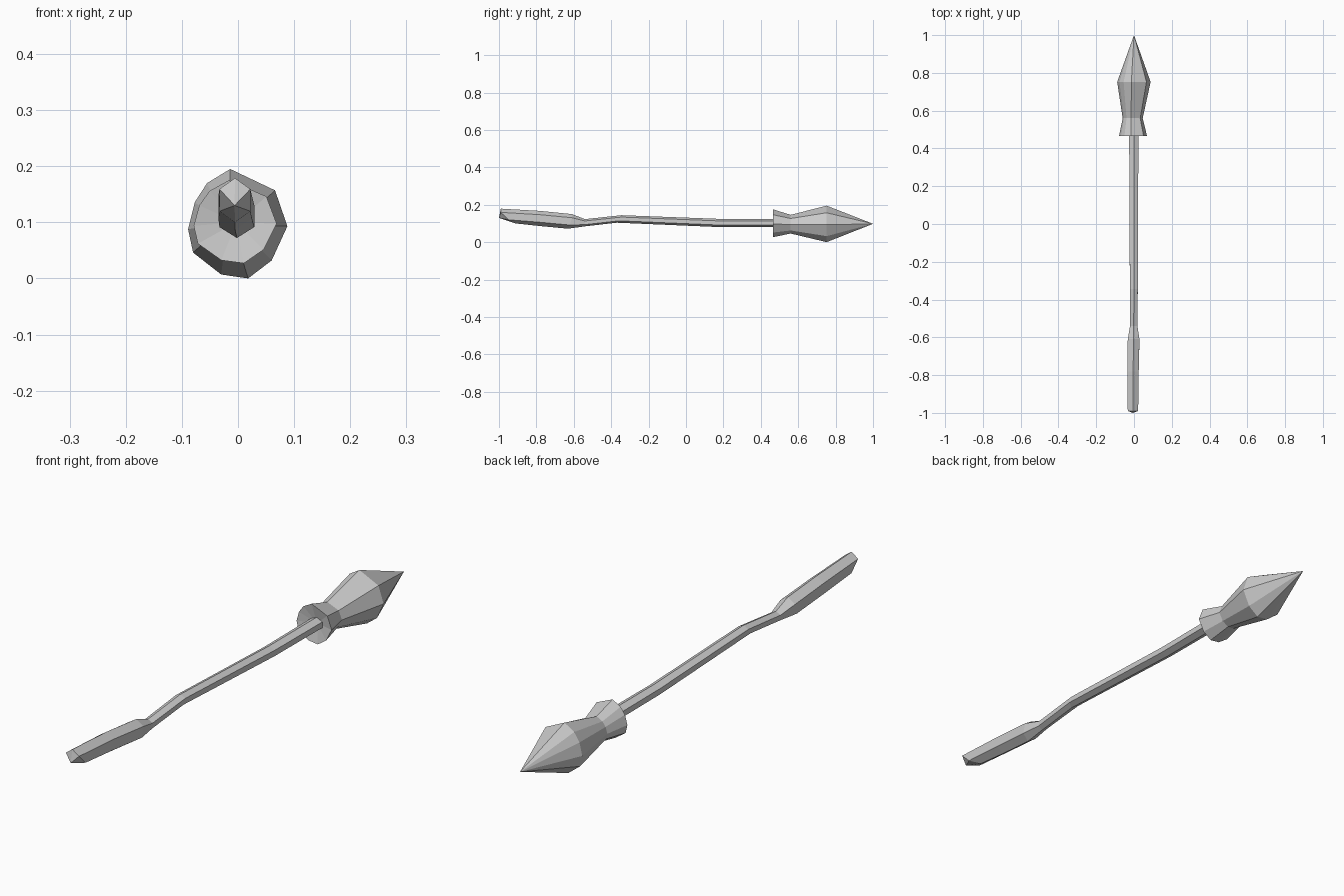
import bpy, bmesh
from math import cos, sin, pi

if "Cube" in bpy.data.objects:
    bpy.data.objects.remove(bpy.data.objects["Cube"])


def loft(name, rings, start, end):
    """Skin rings of equal vertex count and close both ends with fans."""
    bm = bmesh.new()
    loops = [[bm.verts.new(p) for p in r] for r in rings]
    n = len(loops[0])
    for a, b in zip(loops, loops[1:]):
        for i in range(n):
            j = (i + 1) % n
            bm.faces.new((a[i], a[j], b[j], b[i]))
    for loop, tip in ((loops[0], start), (loops[-1], end)):
        v = bm.verts.new(tip)
        for i in range(n):
            bm.faces.new((loop[i], loop[(i + 1) % n], v))
    bmesh.ops.recalc_face_normals(bm, faces=bm.faces)
    me = bpy.data.meshes.new(name)
    bm.to_mesh(me)
    bm.free()
    ob = bpy.data.objects.new(name, me)
    bpy.context.collection.objects.link(ob)
    return ob


# Wobbly hand-cut ten-sided outline (x, z) of the widest part of the bristles
outline = [(-.014, .195), (.066, .157), (.088, .093), (.06, .032), (.018, 0),
           (-.03, .007), (-.08, .046), (-.089, .088), (-.077, .136), (-.055, .17)]


def head_ring(y, x0, x1, z0, z1):
    return [(x0 + (x + .089) / .177 * (x1 - x0), y, z0 + z / .195 * (z1 - z0))
            for x, z in outline]


neck = head_ring(.56, -.06, .046, .046, .146)

# Bristles: narrow neck, belly, pointed tip
loft("bristles", [neck, head_ring(.752, -.089, .088, 0, .195)],
     (-.005, .56, .098), (0, 1, .098))

# Flared ferrule collar, slightly dished toward the handle
loft("ferrule", [head_ring(.466, -.079, .069, .027, .175), neck],
     (-.003, .48, .1), (-.005, .56, .098))

# Handle: six-sided stations (y_top, y_bottom, x_left, x_right, z_bottom, z_top)
stations = [(-.99, -.91, -.033, .022, .1, .179),
            (-.78, -.78, -.035, .025, .086, .167),
            (-.61, -.63, -.033, .029, .072, .15),
            (-.54, -.545, -.021, .018, .084, .123),
            (-.345, -.37, -.022, .02, .104, .144),
            (.19, .19, -.024, .022, .08, .124),
            (.5, .5, -.026, .024, .08, .124)]
rings = []
for yt, yb, xl, xr, zb, zt in stations:
    ring = []
    for k in range(6):
        a = pi / 2 + k * pi / 3
        ring.append(((xl + xr) / 2 + (xr - xl) / 2 * cos(a) / cos(pi / 6),
                     yt + (yb - yt) * max(0, -sin(a)),
                     (zb + zt) / 2 + (zt - zb) / 2 * sin(a)))
    rings.append(ring)
loft("handle", rings, (-.006, -1, .13), (0, .5, .1))
